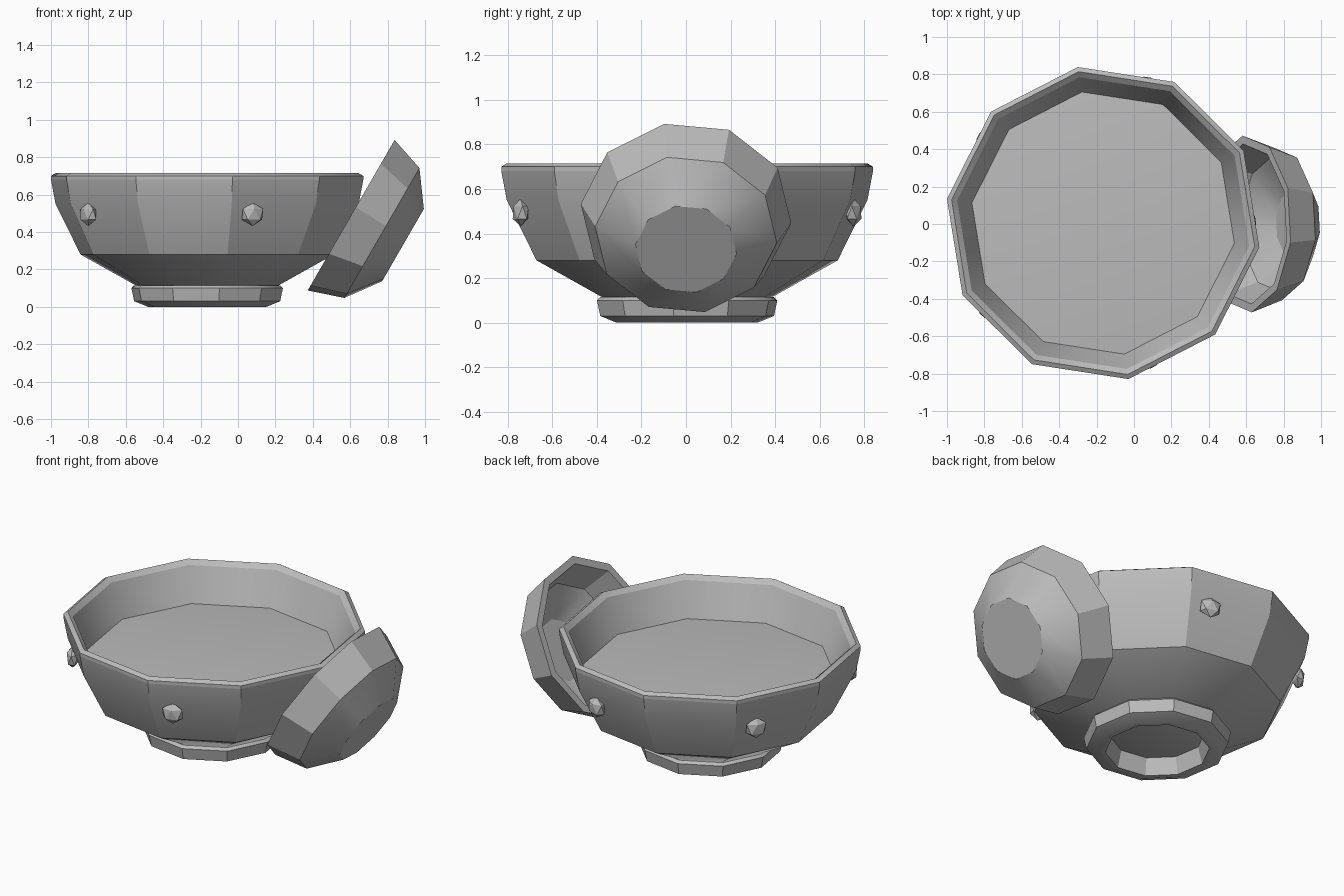
import bpy, bmesh, math
from mathutils import Matrix, Vector

cube = bpy.data.objects.get("Cube")
if cube:
    bpy.data.objects.remove(cube, do_unlink=True)

# One plain clay colour for everything
clay = bpy.data.materials.new("clay_grey")
clay.use_nodes = True
clay.diffuse_color = (0.5, 0.5, 0.5, 1)
clay.node_tree.nodes["Principled BSDF"].inputs["Base Color"].default_value = clay.diffuse_color

SIDES = 10
CENTRE = Matrix.Translation((-0.165, 0.005, 0))


def finish(name, bm, matrix, angle):
    bm.transform(matrix)
    mesh = bpy.data.meshes.new(name)
    bm.to_mesh(mesh)
    bm.free()
    mesh.materials.append(clay)
    obj = bpy.data.objects.new(name, mesh)
    bpy.context.collection.objects.link(obj)
    bpy.ops.object.select_all(action='DESELECT')
    obj.select_set(True)
    bpy.context.view_layer.objects.active = obj
    if angle:
        bpy.ops.object.shade_smooth_by_angle(angle=math.radians(angle))
    return obj


def revolve(name, profile, phase, matrix, closed=False, cap_start=False,
            cap_end=False, angle=31):
    """Turn a (radius, height) profile into a ten-sided solid."""
    bm = bmesh.new()
    rings = []
    for r, z in profile:
        angles = [math.radians(phase) + math.tau * i / SIDES for i in range(SIDES)]
        rings.append([bm.verts.new((r * math.cos(a), r * math.sin(a), z)) for a in angles])
    pairs = list(zip(rings, rings[1:]))
    if closed:
        pairs.append((rings[-1], rings[0]))
    for low, high in pairs:
        for i in range(SIDES):
            j = (i + 1) % SIDES
            bm.faces.new((low[i], low[j], high[j], high[i]))
    if cap_start:
        bm.faces.new(rings[0][::-1])
    if cap_end:
        bm.faces.new(rings[-1])
    return finish(name, bm, matrix, angle)


# Main bowl: outside wall with its underside
revolve("bowl_outside",
        [(0.36, 0.10), (0.685, 0.28), (0.82, 0.55), (0.845, 0.68)],
        -8.8, CENTRE, cap_start=True)

# Rim band round the mouth
revolve("bowl_rim",
        [(0.845, 0.68), (0.845, 0.70), (0.82, 0.715), (0.79, 0.69)],
        -8.8, CENTRE)

# Inside wall and flat filled surface
revolve("bowl_inside", [(0.79, 0.69), (0.71, 0.49)][::-1], -8.8, CENTRE, angle=40)
bpy.context.object.data.flip_normals()
revolve("bowl_filling", [(0.75, 0.485), (0.71, 0.49)], -8.8, CENTRE, cap_end=True)

# Hollow foot ring
revolve("foot_ring",
        [(0.29, 0), (0.32, 0), (0.395, 0.03), (0.41, 0.10), (0.395, 0.115), (0.26, 0.115)],
        -8.8, CENTRE, closed=True)

# Five small studs round the wall
for k in range(5):
    bm = bmesh.new()
    bmesh.ops.create_icosphere(bm, subdivisions=1, radius=0.067)
    bmesh.ops.scale(bm, vec=(0.55, 1, 0.95), verts=bm.verts)
    spin = Matrix.Rotation(math.radians(72 * k), 4, 'Z')
    finish(f"stud_{k + 1}", bm,
           CENTRE @ spin @ Matrix.Translation((0.785, 0, 0.495)), 0)

# Small hollow bowl leaning on the side
axis = Vector((0.866, 0, -0.5))
up = Vector((0.5, 0, 0.866))
lean = Matrix((up, axis.cross(up), axis)).transposed().to_4x4()
revolve("leaning_bowl",
        [(0.18, 0.28), (0.36, 0.17), (0.43, 0.0), (0.475, 0.0),
         (0.41, 0.19), (0.228, 0.32)],
        12, Matrix.Translation((0.605, 0, 0.49)) @ lean,
        cap_start=True, cap_end=True)

# Point every shell outward, except the open inside wall
for obj in bpy.context.collection.objects:
    if obj.name in {"leaning_bowl", "foot_ring"}:
        bm = bmesh.new()
        bm.from_mesh(obj.data)
        bmesh.ops.recalc_face_normals(bm, faces=bm.faces)
        bm.to_mesh(obj.data)
        bm.free()
